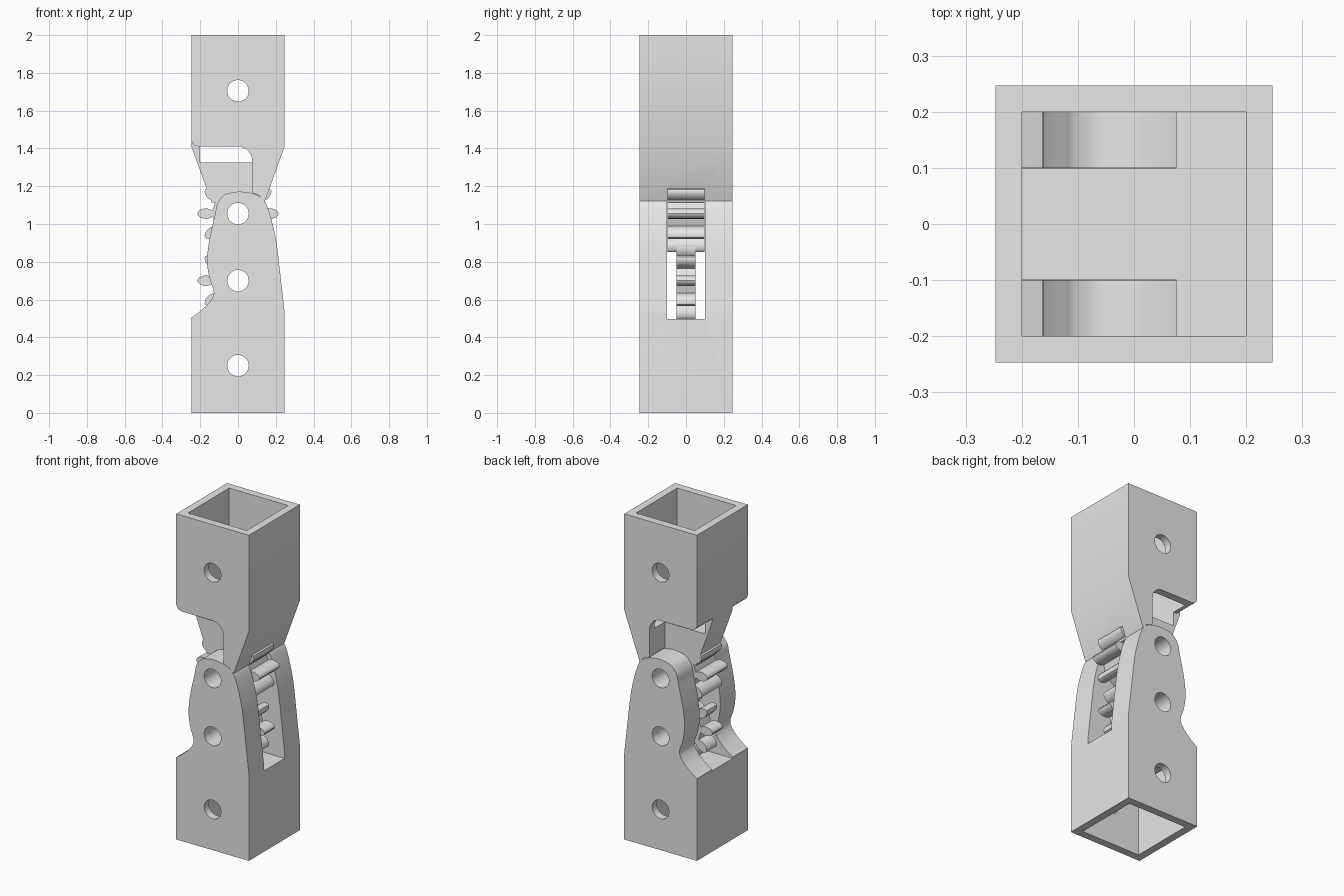
import bpy, bmesh, math
from mathutils import Vector

if "Cube" in bpy.data.objects:
    bpy.data.objects.remove(bpy.data.objects["Cube"])

metal = bpy.data.materials.new("grey")
metal.diffuse_color = (0.8, 0.8, 0.8, 1)
metal.use_nodes = True
metal.node_tree.nodes["Principled BSDF"].inputs["Base Color"].default_value = metal.diffuse_color

H = 0.247          # half width of the square tube
PIVOT, IDLER = 1.055, 0.70   # heights of the two gear axles
HOLE = 0.057


def prism(name, pts, y0, y1):
    """Extrude an x-z outline along y."""
    bm = bmesh.new()
    face = bm.faces.new([bm.verts.new((x, y0, z)) for x, z in pts])
    new = bmesh.ops.extrude_face_region(bm, geom=[face])["geom"]
    bmesh.ops.translate(bm, vec=(0, y1 - y0, 0),
                        verts=[g for g in new if isinstance(g, bmesh.types.BMVert)])
    bmesh.ops.recalc_face_normals(bm, faces=bm.faces)
    mesh = bpy.data.meshes.new(name)
    bm.to_mesh(mesh)
    bm.free()
    mesh.materials.append(metal)
    ob = bpy.data.objects.new(name, mesh)
    bpy.context.collection.objects.link(ob)
    return ob


def box(x, y, z0, z1):
    return prism("cutter", [(-x, z0), (x, z0), (x, z1), (-x, z1)], -y, y)


def circle(z, r, n=48):
    return [(r * math.cos(2 * math.pi * i / n), z + r * math.sin(2 * math.pi * i / n))
            for i in range(n)]


def pin_hole(z):
    return prism("cutter", circle(z, HOLE), -0.4, 0.4)


def combine(ob, other, op="DIFFERENCE"):
    """Apply a boolean and remove the helper object."""
    mod = ob.modifiers.new("bool", "BOOLEAN")
    mod.object, mod.operation, mod.solver = other, op, "EXACT"
    bpy.context.view_layer.objects.active = ob
    bpy.ops.object.modifier_apply(modifier=mod.name)
    bpy.data.objects.remove(other)


def curve(pts, steps=7):
    """Smooth line through the given points."""
    p = [Vector(q) for q in [pts[0]] + pts + [pts[-1]]]
    out = []
    for i in range(1, len(p) - 2):
        a, b, c, d = p[i - 1:i + 3]
        for s in range(steps):
            t = s / steps
            out.append(tuple(0.5 * (2 * b + (c - a) * t + (2 * a - 5 * b + 4 * c - d) * t * t
                                    + (3 * b - a - 3 * c + d) * t ** 3)))
    return out + [pts[-1]]


def gear_outline(z, teeth=10):
    """Disc with leaf shaped teeth."""
    half = [(0.135, 0.017), (0.15, 0.024), (0.17, 0.028), (0.188, 0.025),
            (0.203, 0.018), (0.212, 0.009)]
    tooth = [(r, -w) for r, w in half] + [(0.215, 0)] + [(r, w) for r, w in reversed(half)]
    pts = []
    for k in range(teeth):
        a = 2 * math.pi * k / teeth
        ca, sa = math.cos(a), math.sin(a)
        pts += [(r * ca - w * sa, z + r * sa + w * ca) for r, w in tooth]
        for f in (0.35, 0.5, 0.65):   # root arc to the next tooth
            b = a + f * 2 * math.pi / teeth
            pts.append((0.134 * math.cos(b), z + 0.134 * math.sin(b)))
    return pts


# Lower socket: square tube rising into two curved cheeks
left = curve([(-H, 0.505), (-0.215, 0.527), (-0.165, 0.57), (-0.133, 0.615), (-0.13, 0.65),
              (-0.15, 0.71), (-0.162, 0.78), (-0.16, 0.86), (-0.145, 0.95), (-0.122, 1.05),
              (-0.108, 1.11), (-0.07, 1.155), (-0.01, 1.17), (0.03, 1.17), (0.075, 1.162),
              (0.115, 1.146), (0.147, 1.11), (0.175, 1.03), (0.202, 0.91), (0.223, 0.74),
              (H, 0.53)])
lower = prism("lower_socket", [(H, 0), (-H, 0)] + left, -H, H)
combine(lower, box(0.4, 0.1, 0.497, 1.4))
combine(lower, box(0.2, 0.2, -0.1, 0.45))
for z in (0.25, IDLER, PIVOT):
    combine(lower, pin_hole(z))

# Upper socket: square tube tapering to a central tongue
upper = prism("upper_socket", [(-H, 2), (-H, 1.41), (-0.14, 1.115), (0.14, 1.115),
                               (H, 1.41), (H, 2)], -H, H)
arch = [(0.075 * math.cos(a), 1.335 + 0.075 * math.sin(a))
        for a in [math.pi / 2 * i / 10 for i in range(11)]]
lip = [(-0.21, 1.41), (-0.23, 1.416), (-0.241, 1.427), (-H, 1.443), (-0.3, 1.46)]
recess = ([(-0.3, 1.0), (0.3, 1.0), (0.3, 1.11), (0.15, 1.112), (0.14, 1.124), (0.115, 1.149),
           (0.075, 1.166)] + arch + lip)
for y0, y1 in ((-0.4, -0.099), (0.099, 0.4)):
    combine(upper, prism("cutter", recess, y0, y1))
combine(upper, box(0.2, 0.2, 1.325, 2.2))
combine(upper, pin_hole(1.705))

# Wide gear fixed to the tongue
combine(upper, prism("wide_gear", gear_outline(PIVOT), -0.0985, 0.0985), "UNION")
combine(upper, pin_hole(PIVOT))

# Narrow gear between the cheeks
idler = prism("narrow_gear", gear_outline(IDLER), -0.05, 0.05)
combine(idler, pin_hole(IDLER))

# Smooth curved faces, keep hard edges
for ob in (lower, upper, idler):
    ob.select_set(True)
bpy.context.view_layer.objects.active = lower
bpy.ops.object.shade_smooth_by_angle(angle=math.radians(30))
